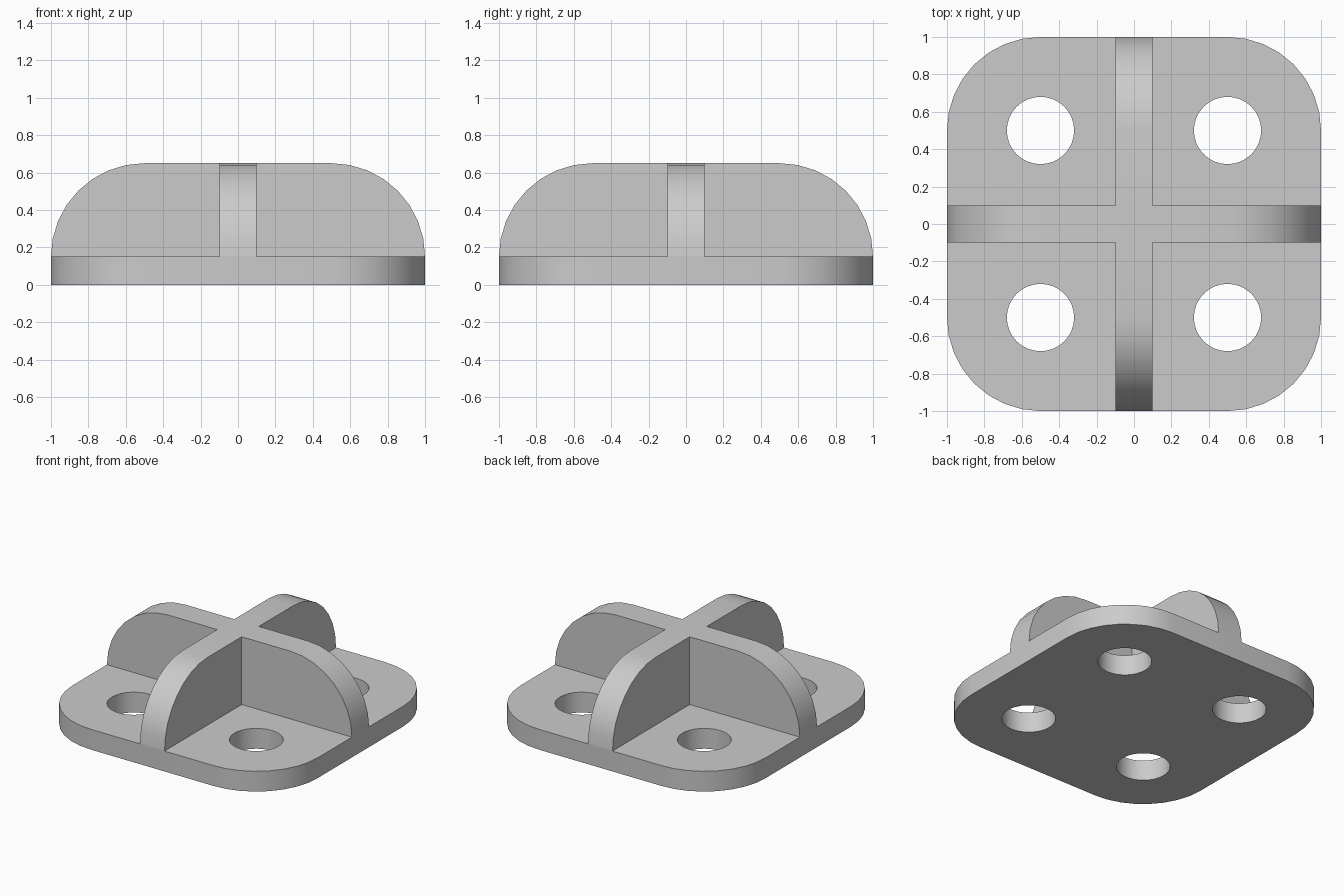
import bpy, bmesh, math
from mathutils import Matrix

PLATE_H, TOP, RIB, R = 0.15, 0.65, 0.1, 0.5
STEPS = 8

cube = bpy.data.objects.get("Cube")
if cube:
    bpy.data.objects.remove(cube, do_unlink=True)

grey = bpy.data.materials.new("light_grey")
grey.use_nodes = True
grey.diffuse_color = (0.6, 0.6, 0.6, 1)
grey.node_tree.nodes["Principled BSDF"].inputs["Base Color"].default_value = (0.6, 0.6, 0.6, 1)


def arc(cx, cy, start):
    """Quarter circle, counter-clockwise from the start angle."""
    angles = [start + math.pi / 2 * i / STEPS for i in range(STEPS + 1)]
    return [(cx + R * math.cos(a), cy + R * math.sin(a)) for a in angles]


def prism(name, outline, depth, matrix=Matrix()):
    """Extrude a flat outline upward, then place it."""
    bm = bmesh.new()
    face = bm.faces.new([bm.verts.new((x, y, 0)) for x, y in outline])
    grown = bmesh.ops.extrude_face_region(bm, geom=[face])["geom"]
    tops = [v for v in grown if isinstance(v, bmesh.types.BMVert)]
    bmesh.ops.translate(bm, verts=tops, vec=(0, 0, depth))
    bmesh.ops.transform(bm, matrix=matrix, verts=bm.verts)
    bmesh.ops.recalc_face_normals(bm, faces=bm.faces)
    mesh = bpy.data.meshes.new(name)
    bm.to_mesh(mesh)
    bm.free()
    mesh.materials.append(grey)
    obj = bpy.data.objects.new(name, mesh)
    bpy.context.collection.objects.link(obj)
    return obj


def smooth(obj):
    bpy.ops.object.select_all(action="DESELECT")
    obj.select_set(True)
    bpy.context.view_layer.objects.active = obj
    bpy.ops.object.shade_smooth_by_angle(angle=math.radians(30))


# Rounded square base plate
corners = [(1, 1), (-1, 1), (-1, -1), (1, -1)]
outline = [p for i, (sx, sy) in enumerate(corners)
           for p in arc(sx * (1 - R), sy * (1 - R), i * math.pi / 2)]
plate = prism("base_plate", outline, PLATE_H)

# Four round bolt holes
bm = bmesh.new()
for sx, sy in corners:
    bmesh.ops.create_cone(bm, cap_ends=True, segments=32, radius1=0.18, radius2=0.18,
                          depth=1, matrix=Matrix.Translation((sx * 0.5, sy * 0.5, 0)))
mesh = bpy.data.meshes.new("hole_cutter")
bm.to_mesh(mesh)
bm.free()
mesh.materials.append(grey)
cutter = bpy.data.objects.new("hole_cutter", mesh)
bpy.context.collection.objects.link(cutter)
cut = plate.modifiers.new("bolt_holes", "BOOLEAN")
cut.operation, cut.solver, cut.object = "DIFFERENCE", "EXACT", cutter
bpy.context.view_layer.objects.active = plate
bpy.ops.object.modifier_apply(modifier=cut.name)
bpy.data.objects.remove(cutter, do_unlink=True)
smooth(plate)

# Upright frame: outline x stays x, outline y becomes z, thickness centred
upright = Matrix.Translation((0, RIB, 0)) @ Matrix.Rotation(math.pi / 2, 4, "X")
right_arc = arc(1 - R, TOP - R, 0)

# Full-width rib from side to side
left_arc = arc(R - 1, TOP - R, math.pi / 2)
smooth(prism("side_to_side_rib", right_arc + left_arc, 2 * RIB, upright))

# Half ribs meeting it at front and back
half = right_arc + [(RIB, TOP), (RIB, PLATE_H)]
for name, turn in (("back_rib", math.pi / 2), ("front_rib", -math.pi / 2)):
    smooth(prism(name, half, 2 * RIB, Matrix.Rotation(turn, 4, "Z") @ upright))
